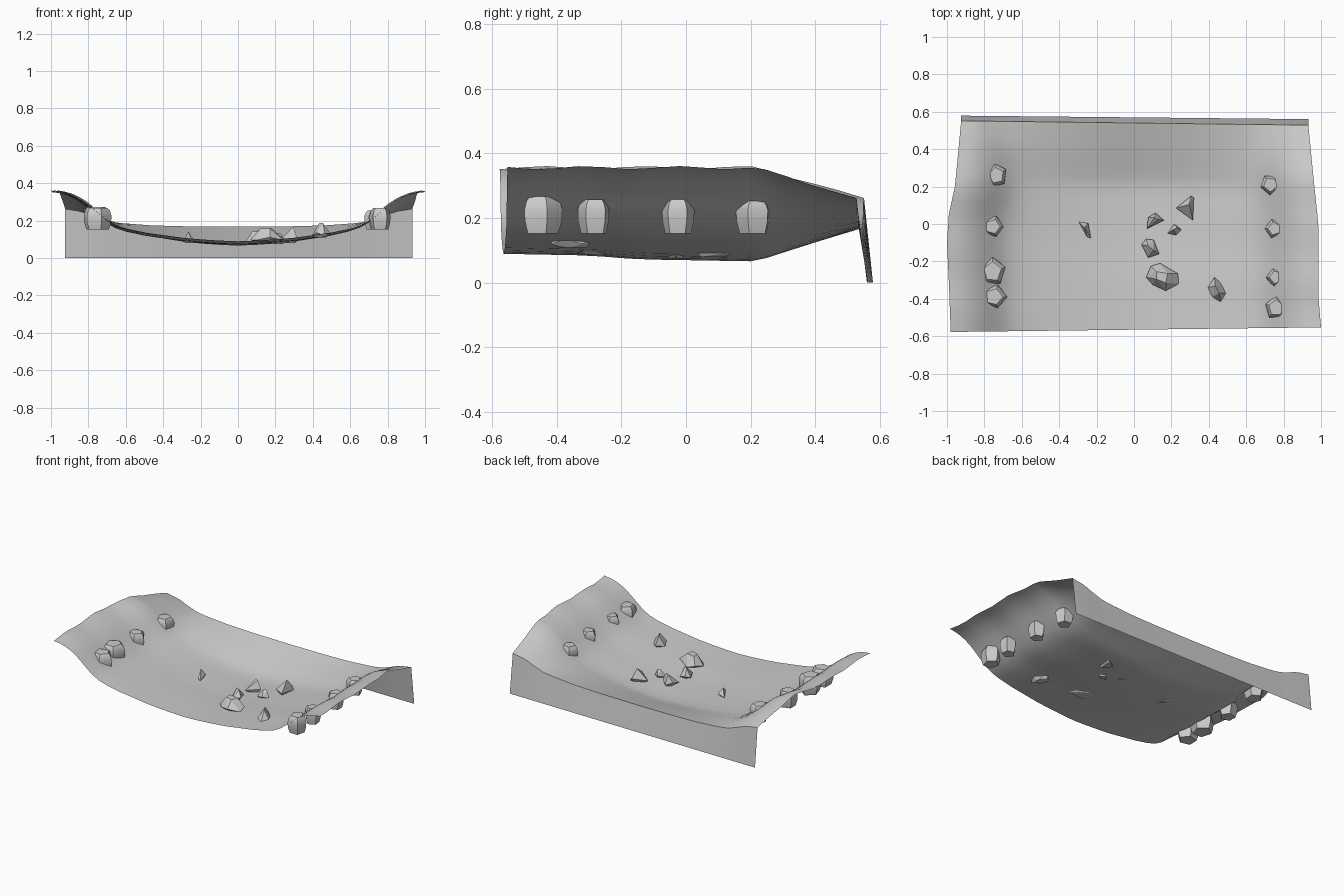
import bpy, bmesh, math, random
from mathutils import Vector

if "Cube" in bpy.data.objects:
    bpy.data.objects.remove(bpy.data.objects["Cube"])

random.seed(4)


def lerp_table(table, t):
    if t <= table[0][0]:
        return table[0][1]
    for (a, va), (b, vb) in zip(table, table[1:]):
        if t <= b:
            return va + (vb - va) * (t - a) / (b - a)
    return table[-1][1]


def make_object(name, bm, smooth=None):
    bmesh.ops.recalc_face_normals(bm, faces=bm.faces)
    mesh = bpy.data.meshes.new(name)
    bm.to_mesh(mesh)
    bm.free()
    ob = bpy.data.objects.new(name, mesh)
    bpy.context.collection.objects.link(ob)
    if smooth:
        bpy.context.view_layer.objects.active = ob
        ob.select_set(True)
        bpy.ops.object.shade_smooth_by_angle(angle=math.radians(smooth))
        ob.select_set(False)
    return ob


# Cross-sections (distance from centre, height) of the bed and of its raised back lip
BED = [(0, .072), (.15, .078), (.3, .092), (.5, .122), (.62, .148), (.69, .175),
       (.76, .232), (.83, .292), (.9, .333), (.95, .348), (1, .356)]
LIP = [(0, .167), (.3, .169), (.5, .174), (.69, .187), (.76, .198),
       (.83, .22), (.9, .247), (1, .262)]
LEFT = [(-.565, .98), (-.3, .99), (-.1, 1), (.05, .99), (.2, .957), (.54, .924)]
RIGHT = [(-.565, 1), (-.4, .986), (0, .986), (.2, .965), (.54, .932)]
FLOOR = [(-.565, .017), (-.3, .012), (-.15, 0), (.2, -.006), (.54, 0)]
ROWS = [-.565, -.49, -.42, -.34, -.26, -.18, -.1, -.02, .05, .12, .2, .25, .32, .39, .46, .54]
HALF = [.1, .2, .3, .4, .5, .6, .66, .71, .76, .8, .84, .88, .92, .96, 1]
COLS = [-u for u in reversed(HALF)] + [0] + HALF


def surface(u, y):
    x = u * lerp_table(RIGHT if u > 0 else LEFT, y)
    a = abs(u)
    t = max(0, (y - .22) / .32)
    z = (1 - t) * (lerp_table(BED, a) + lerp_table(FLOOR, y) * max(0, 1 - a * a)) + t * lerp_table(LIP, a)
    z += .005 * (1 - t) * a * a * math.sin(y * 21 + u * 2)       # uneven banks
    skew = lerp_table([(-.565, .0125), (0, 0), (.54, -.0125)], y)
    return Vector((x, y + skew * x, z))


# Channel bed with both banks
bm = bmesh.new()
grid = [[bm.verts.new(surface(u, y)) for u in COLS] for y in ROWS]
for r0, r1 in zip(grid, grid[1:]):
    for i in range(len(COLS) - 1):
        bm.faces.new((r0[i], r0[i + 1], r1[i + 1], r1[i]))
bed = make_object("channel_bed", bm, 60)
if bed.data.polygons[len(bed.data.polygons) // 2].normal.z < 0:
    bed.data.flip_normals()

# Back skirt dropping to the ground
bm = bmesh.new()
prev = None
for u in COLS:
    p = surface(u, ROWS[-1])
    pair = (bm.verts.new(p), bm.verts.new((p.x, .57 - .01 * p.x, 0)))
    if prev:
        bm.faces.new((prev[0], pair[0], pair[1], prev[1]))
    prev = pair
skirt = make_object("back_skirt", bm)
if skirt.data.polygons[0].normal.y < 0:
    skirt.data.flip_normals()


# Bank boulders: five-sided, barrel-shaped and rounded at the shoulder
def boulder(name, x, y, rx, ry, turn, top):
    bm = bmesh.new()
    jit = [random.uniform(.92, 1.06) for _ in range(5)]
    rings = []
    for z, s in ((.152, .8), (.19, .97), (.225, 1), (top - .013, .88), (top, .68)):
        rings.append([bm.verts.new((x + rx * s * j * math.cos(turn + k * math.tau / 5),
                                    y + ry * s * j * math.sin(turn + k * math.tau / 5), z))
                      for k, j in enumerate(jit)])
    for a, b in zip(rings, rings[1:]):
        for k in range(5):
            bm.faces.new((a[k], a[(k + 1) % 5], b[(k + 1) % 5], b[k]))
    bm.faces.new(rings[0])
    bm.faces.new(rings[-1])
    make_object(name, bm, 35)


BOULDERS = [(-.735, .26, .062, .07, .5, .262), (-.755, -.015, .06, .058, 0, .258),
            (-.757, -.255, .075, .083, .3, .272), (-.75, -.39, .07, .066, 0, .268),
            (.73, .212, .055, .055, .9, .253), (.752, -.025, .053, .053, .6, .258),
            (.76, -.283, .052, .052, .7, .258), (.76, -.448, .06, .062, .3, .266)]
for i, b in enumerate(BOULDERS):
    boulder(f"bank_boulder_{i + 1}", *b)


# Loose angular stones on the bed: an outline, rising to a small crest
def stone(name, x, y, base, top, outline, crest):
    bm = bmesh.new()
    for k, (dx, dy) in enumerate(outline):
        bm.verts.new((x + dx, y + dy, base + (.35 if k % 2 else .15) * (top - base)))
        bm.verts.new((x + dx * .6, y + dy * .6, base))
    for dx, dy in crest:
        bm.verts.new((x + dx, y + dy, top))
    hull = bmesh.ops.convex_hull(bm, input=bm.verts)
    loose = {g for g in hull["geom_interior"] + hull["geom_unused"]
             if isinstance(g, bmesh.types.BMVert)}
    bmesh.ops.delete(bm, geom=list(loose), context='VERTS')
    make_object(name, bm)


STONES = [
    (-.26, -.03, .08, .14, [(-.035, .04), (.015, .035), (.03, -.045), (.01, -.04)], [(-.005, .01)]),
    (.11, .015, .073, .15, [(-.04, -.04), (-.035, .02), (.005, .045), (.05, .005)], [(0, .02), (.02, .01)]),
    (.215, -.03, .075, .13, [(-.035, -.02), (0, .03), (.04, 0), (.01, -.03)], [(-.005, 0), (.015, .01)]),
    (.275, .085, .08, .168, [(-.05, 0), (.03, .065), (.045, .055), (.04, -.065)], [(.02, .02)]),
    (.085, -.13, .08, .142, [(-.045, .02), (-.02, .05), (.02, .045), (.05, -.03), (-.01, -.05)], [(-.01, .015), (.02, -.01)]),
    (.15, -.285, .085, .158, [(-.085, 0), (-.06, .06), (-.01, .075), (.085, .02), (.09, -.035), (.02, -.072), (-.05, -.04)],
     [(-.03, .03), (.03, .02), (.02, -.03), (-.03, -.01)]),
    (.44, -.35, .108, .186, [(-.045, .01), (-.01, .065), (.03, .03), (.05, -.02), (.025, -.07), (-.02, -.04)],
     [(-.005, .02), (.015, -.02)]),
]
for i, s in enumerate(STONES):
    stone(f"bed_stone_{i + 1}", *s)
